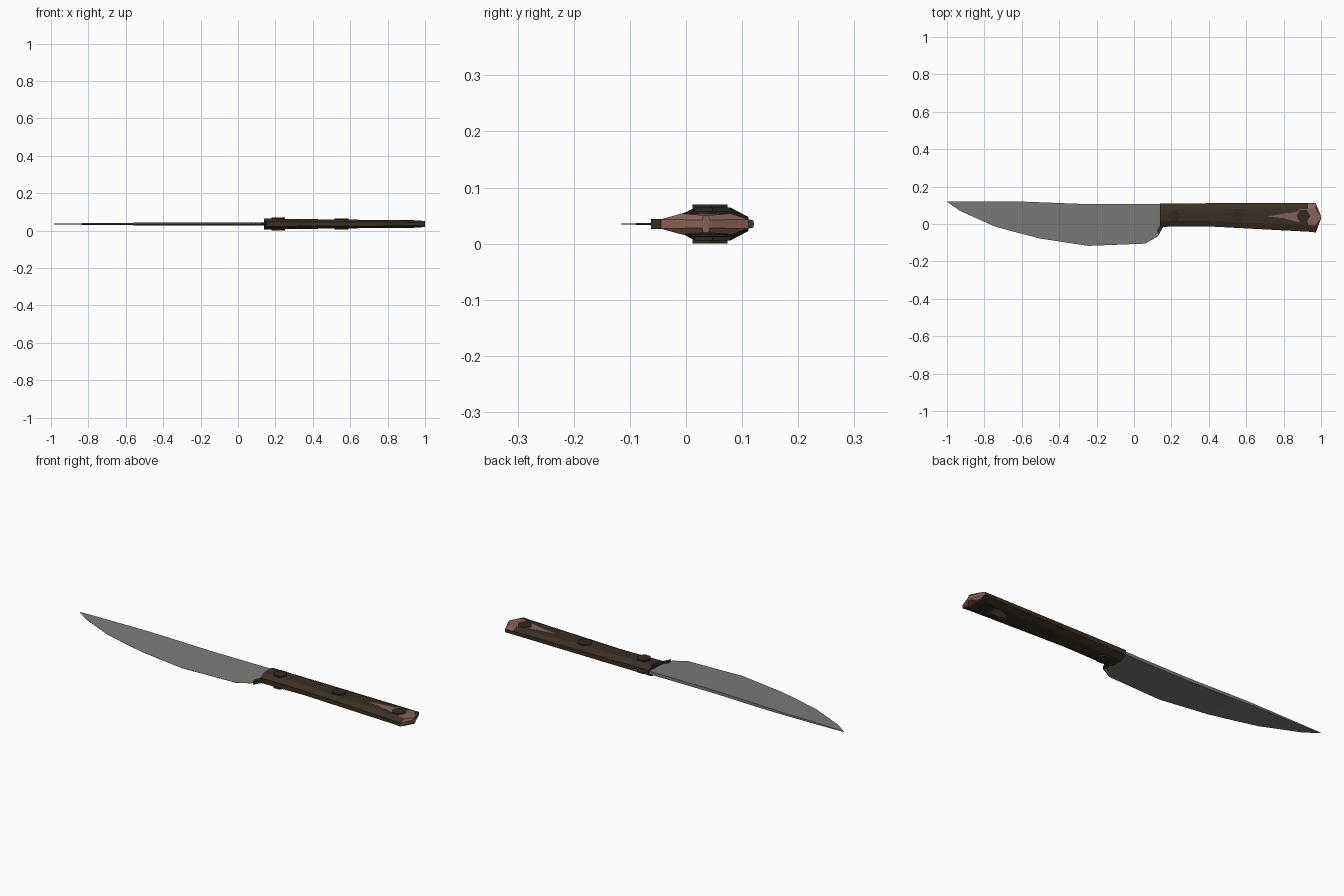
import bpy, bmesh, math

if "Cube" in bpy.data.objects:
    bpy.data.objects.remove(bpy.data.objects["Cube"])

ZC = 0.035  # mid-plane height


def material(name, rgb):
    m = bpy.data.materials.new(name)
    m.diffuse_color = (*rgb, 1)
    m.use_nodes = True
    m.node_tree.nodes["Principled BSDF"].inputs["Base Color"].default_value = m.diffuse_color
    return m


STEEL = material("grey steel", (0.195, 0.2, 0.19))
WOOD = material("dark brown wood", (0.042, 0.029, 0.018))
RIVET = material("darker brown rivet", (0.032, 0.023, 0.015))
WORN = material("worn reddish wood", (0.23, 0.12, 0.095))


def finish(name, bm, mats):
    bmesh.ops.recalc_face_normals(bm, faces=bm.faces)
    me = bpy.data.meshes.new(name)
    bm.to_mesh(me)
    bm.free()
    for m in mats:
        me.materials.append(m)
    ob = bpy.data.objects.new(name, me)
    bpy.context.collection.objects.link(ob)
    return ob


def loft(bm, rings):
    rows = [[bm.verts.new(p) for p in r] for r in rings]
    n = len(rows[0])
    for a, b in zip(rows, rows[1:]):
        for i in range(n):
            j = (i + 1) % n
            bm.faces.new((a[i], a[j], b[j], b[i]))
    bm.faces.new(rows[0])
    bm.faces.new(rows[-1])


def prism(bm, pts, z0, z1):
    low = [bm.verts.new((x, y, z0)) for x, y in pts]
    f = bm.faces.new(low)
    top = bmesh.ops.extrude_face_region(bm, geom=[f])["geom"]
    for v in top:
        if isinstance(v, bmesh.types.BMVert):
            v.co.z = z1


# Blade: wedge stations of (x, spine y, edge y, half thickness)
stations = [(-1.0, 0.121, 0.119, 0.0008), (-0.93, 0.12, 0.07, 0.003),
            (-0.745, 0.12, -0.013, 0.005), (-0.61, 0.12, -0.05, 0.006),
            (-0.5, 0.116, -0.078, 0.0075), (-0.245, 0.106, -0.117, 0.008),
            (0.06, 0.106, -0.105, 0.008), (0.125, 0.107, -0.068, 0.008),
            (0.16, 0.107, -0.01, 0.008)]
bm = bmesh.new()
loft(bm, [[(x, s, ZC + h), (x, s, ZC - h), (x, e, ZC - 0.0004), (x, e, ZC + 0.0004)]
          for x, s, e, h in stations])
finish("blade", bm, [STEEL])


# Handle: eight-sided grip that narrows towards the butt
def half(x):
    return 0.029 - (x - 0.14) / 0.84 * 0.0105


def ring(x, top, up, low, bottom, k=1.0):
    w = half(x) * k
    e = w * 0.45
    side = [(top, e), (up, w), (low, w), (bottom, e)]
    return ([(x, y, ZC + z) for y, z in side] +
            [(x, y, ZC - z) for y, z in reversed(side)])


bm = bmesh.new()
loft(bm, [ring(0.14, 0.11, 0.08, 0.015, -0.015),
          ring(0.4, 0.111, 0.08, 0.015, -0.013),
          ring(0.93, 0.111, 0.08, -0.005, -0.041),
          ring(0.972, 0.111, 0.08, -0.008, -0.045),
          ring(1.0, 0.042, 0.04, 0.031, 0.029, 0.85)])
# worn butt: end faces plus the broad faces just before them
for f in bm.faces:
    c = f.calc_center_median()
    if c.x > 0.975 or (c.x > 0.94 and 0.0 < c.y < 0.1 and c.z > ZC):
        f.material_index = 1
finish("handle", bm, [WOOD, WORN])

# Worn patches: thin plates lying on the broad faces
top_patch = [(0.71, 0.04), (0.79, 0.054), (0.87, 0.066), (0.89, 0.079), (0.935, 0.079),
             (0.935, 0.012), (0.87, 0.012), (0.80, 0.031)]
low_patch = [(0.78, 0.03), (0.80, 0.055), (0.85, 0.065), (0.90, 0.05), (0.88, 0.025), (0.82, 0.018)]
for name, pts, s in (("upper_worn_patch", top_patch, 1), ("lower_worn_patch", low_patch, -1)):
    bm = bmesh.new()
    prism(bm, pts, 0, 0.002)
    for v in bm.verts:  # follow the taper
        v.co.z = ZC + s * (half(v.co.x) - 0.0012 + v.co.z)
    finish(name, bm, [WORN])

# Rivets: hexagonal pins through the handle (x, y, radius, half length)
for name, x, y, r, h in (("front_rivet", 0.215, 0.043, 0.036, 0.035),
                         ("middle_rivet", 0.553, 0.047, 0.037, 0.029),
                         ("rear_rivet", 0.905, 0.042, 0.037, 0.0225)):
    bm = bmesh.new()
    prism(bm, [(x + r * math.cos(i * math.pi / 3), y + r * math.sin(i * math.pi / 3))
               for i in range(6)], ZC - h, ZC + h)
    finish(name, bm, [RIVET])

# Small spur of the handle behind the blade heel
bm = bmesh.new()
prism(bm, [(0.122, -0.035), (0.13, -0.062), (0.155, -0.014), (0.142, 0.0)], ZC - 0.009, ZC + 0.009)
finish("heel_spur", bm, [WOOD])
